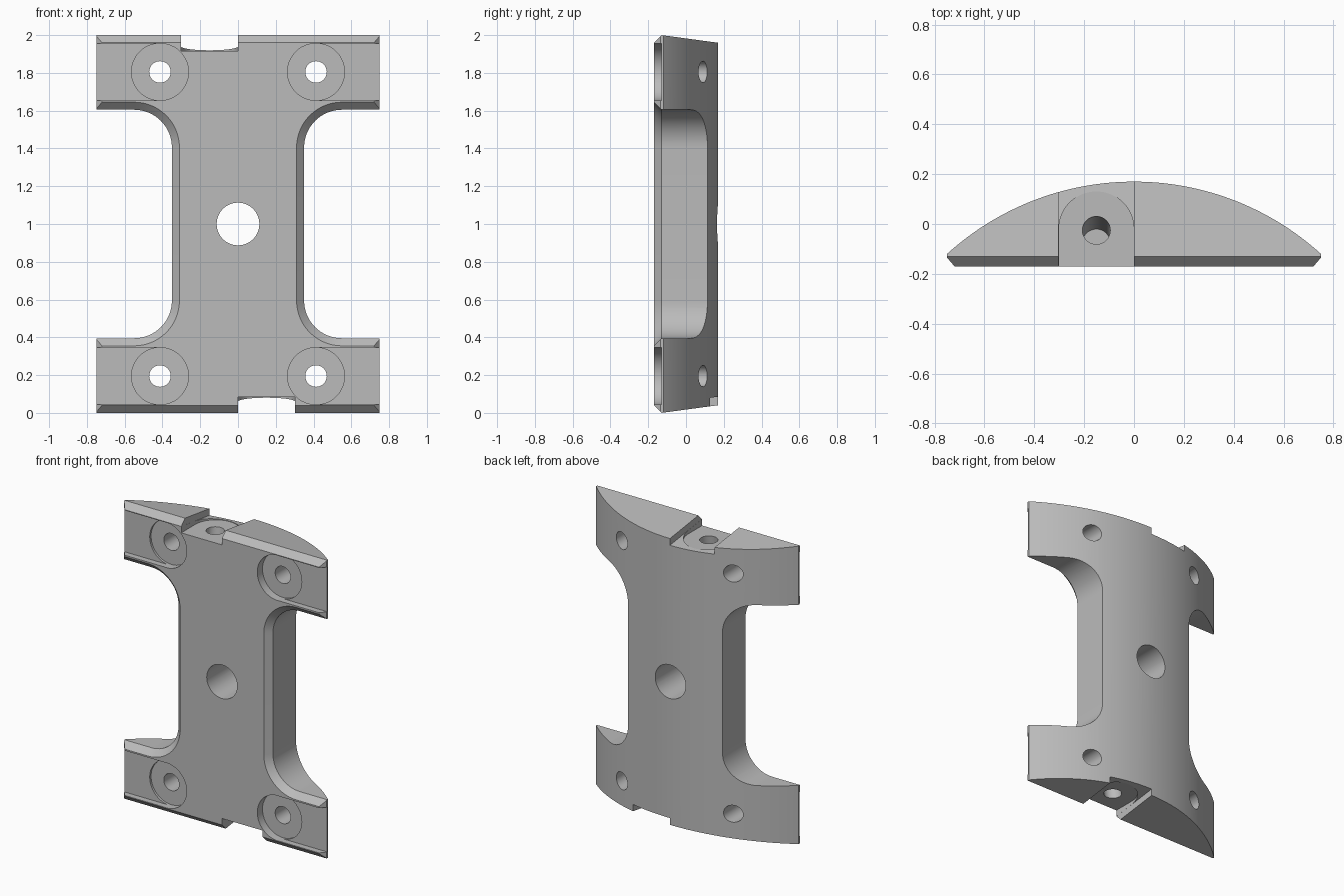
import bpy, bmesh
from math import sin, cos, pi, asin, sqrt
from mathutils import Vector

if "Cube" in bpy.data.objects:
    bpy.data.objects.remove(bpy.data.objects["Cube"])

FRONT, CHAMFER, WIDTH = -0.17, 0.04, 0.75
SLOPE = 0.135      # fall of the end faces towards the back
RADIUS = 1.115     # curve of the back

grey = bpy.data.materials.new("plain grey")
grey.use_nodes = True
grey.diffuse_color = (0.5, 0.5, 0.5, 1)
grey.node_tree.nodes["Principled BSDF"].inputs["Base Color"].default_value = (0.5, 0.5, 0.5, 1)


def loft(name, rings):
    """Closed solid through rings that have equal numbers of points."""
    bm = bmesh.new()
    rows = [[bm.verts.new(p) for p in ring] for ring in rings]
    n = len(rows[0])
    for a, b in zip(rows, rows[1:]):
        for i in range(n):
            j = (i + 1) % n
            bm.faces.new((a[i], a[j], b[j], b[i]))
    bm.faces.new(rows[0])
    bm.faces.new(rows[-1])
    bmesh.ops.recalc_face_normals(bm, faces=bm.faces)
    mesh = bpy.data.meshes.new(name)
    bm.to_mesh(mesh)
    bm.free()
    ob = bpy.data.objects.new(name, mesh)
    bpy.context.collection.objects.link(ob)
    mesh.materials.append(grey)
    return ob


def arc(cx, cy, r, start, end, n=16):
    return [(cx + r * cos(start + (end - start) * i / n),
             cy + r * sin(start + (end - start) * i / n)) for i in range(n + 1)]


def circle(cx, cy, r, n=48):
    return arc(cx, cy, r, 0, 2 * pi, n)[:-1]


def along_y(name, outline, y0, y1):
    return loft(name, [[(x, y, z) for x, z in outline] for y in (y0, y1)])


# Body: flat front, curved back, small chamfers at both sides
half = asin(WIDTH / RADIUS)
outline = arc(0, 0.17 - RADIUS, RADIUS, pi / 2 - half, pi / 2 + half, 64)
outline += [(-WIDTH, -0.135), (-WIDTH + 0.03, FRONT), (WIDTH - 0.03, FRONT), (WIDTH, -0.135)]
body = loft("bracket_body", [[(x, y, z) for x, y in outline] for z in (-0.1, 2.1)])

# Sloping end faces and front chamfers
bm = bmesh.new()
bm.from_mesh(body.data)
for z, s in ((2, 1), (0, -1)):
    for normal in (Vector((0, SLOPE, s)), Vector((0, -1, s))):
        cut = bmesh.ops.bisect_plane(
            bm, geom=bm.verts[:] + bm.edges[:] + bm.faces[:], dist=1e-5,
            plane_co=(0, FRONT + CHAMFER, z), plane_no=normal, clear_outer=True)
        edges = [e for e in cut["geom_cut"] if isinstance(e, bmesh.types.BMEdge)]
        bmesh.ops.holes_fill(bm, edges=edges, sides=0)
bmesh.ops.recalc_face_normals(bm, faces=bm.faces)
bm.to_mesh(body.data)
bm.free()

cutters = []


def waist_ring(side, grow, y):
    r = 0.2 + grow
    pts = [(1.2, 1.405 + r)] + arc(0.55, 1.405, r, pi / 2, pi)
    pts += arc(0.55, 0.595, r, pi, 1.5 * pi) + [(1.2, 0.595 - r)]
    return [(side * x, y, z) for x, z in pts]


for side in (-1, 1):
    # Waist cut-outs with a chamfered front edge
    cutters.append(loft("waist_cut", [
        waist_ring(side, 2 * CHAMFER, FRONT - CHAMFER),
        waist_ring(side, 0, FRONT + CHAMFER), waist_ring(side, 0, 0.4)]))
    for z in (0.195, 1.805):
        # Open-ended slot, counterbore and screw hole in each arm
        slot = [(0.9, z - 0.15)] + arc(0.413, z, 0.15, 1.5 * pi, 0.5 * pi, 24) + [(0.9, z + 0.15)]
        cutters.append(along_y("slot_cut", [(side * x, w) for x, w in slot], -0.3, -0.13))
        cutters.append(along_y("counterbore_cut", circle(side * 0.413, z, 0.151), -0.3, -0.115))
        cutters.append(along_y("screw_cut", circle(side * 0.413, z, 0.057, 32), -0.4, 0.4))

# Large centre hole
cutters.append(along_y("centre_cut", circle(0, 1, 0.113), -0.4, 0.4))

for s in (1, -1):
    def place(x, y, z):
        return (s * x, y, 1 + s * (z - 1))

    # End notch: sloping ledge, U-shaped seat and blind hole
    def ledge(y):
        return 1.94 - SLOPE * (y + 0.02)
    cutters.append(loft("ledge_cut", [
        [place(x, y, z) for y, z in ((-0.3, ledge(-0.3)), (0.4, ledge(0.4)), (0.4, 2.3), (-0.3, 2.3))]
        for x in (-0.302, 0)]))
    seat = arc(-0.151, -0.02, 0.1505, 0, pi, 32) + [(-0.3015, -0.3), (-0.0005, -0.3)]
    cutters.append(loft("seat_cut", [[place(x, y, z) for x, y in seat] for z in (1.917, 2.3)]))
    cutters.append(loft("blind_cut", [
        [place(x, y + SLOPE * (z - 1.92), z) for x, y in circle(-0.151, -0.025, 0.056, 32)]
        for z in (1.54, 2.1)]))

# Carve the body
bpy.context.view_layer.objects.active = body
for cutter in cutters:
    cutter.hide_render = True
    mod = body.modifiers.new("cut", 'BOOLEAN')
    mod.operation = 'DIFFERENCE'
    mod.solver = 'EXACT'
    mod.object = cutter
    bpy.ops.object.modifier_apply(modifier=mod.name)
for cutter in cutters:
    bpy.data.objects.remove(cutter)

bpy.ops.object.select_all(action='DESELECT')
body.select_set(True)
bpy.ops.object.shade_smooth_by_angle(angle=0.4)
